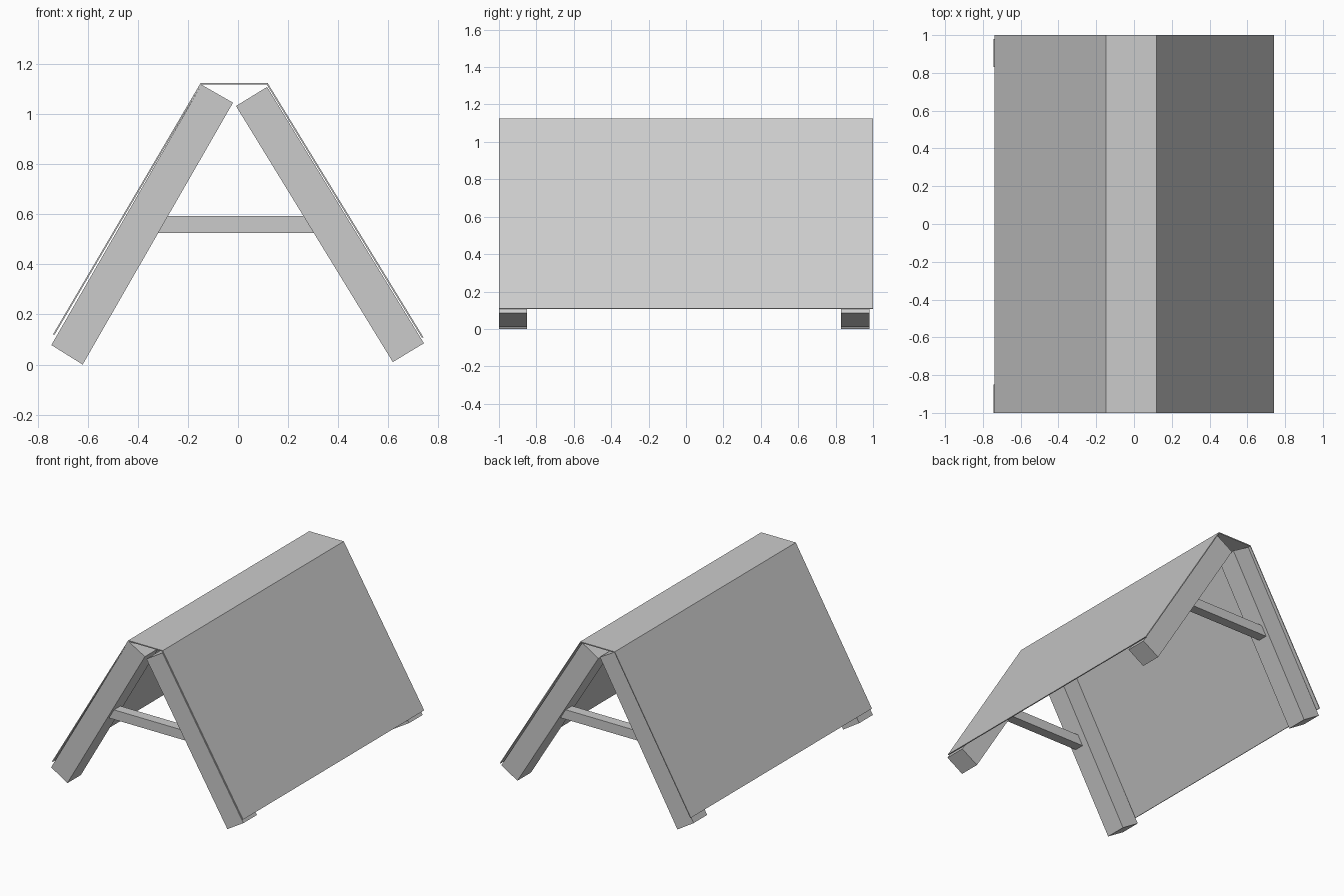
import bpy, bmesh

if "Cube" in bpy.data.objects:
    bpy.data.objects.remove(bpy.data.objects["Cube"])


def prism(name, profile, y0, y1):
    """Extrude an x-z profile from y0 to y1."""
    bm = bmesh.new()
    face = bm.faces.new([bm.verts.new((x, y0, z)) for x, z in profile])
    ext = bmesh.ops.extrude_face_region(bm, geom=[face])
    verts = [v for v in ext["geom"] if isinstance(v, bmesh.types.BMVert)]
    bmesh.ops.translate(bm, verts=verts, vec=(0, y1 - y0, 0))
    bmesh.ops.recalc_face_normals(bm, faces=bm.faces)
    mesh = bpy.data.meshes.new(name)
    bm.to_mesh(mesh)
    bm.free()
    obj = bpy.data.objects.new(name, mesh)
    bpy.context.collection.objects.link(obj)
    return obj


left_leg = [(-0.745, 0.078), (-0.62, 0.0), (-0.02, 1.045), (-0.146, 1.117)]
right_leg = [(0.742, 0.085), (0.618, 0.01), (-0.008, 1.032), (0.116, 1.108)]
crossbar = [(-0.35, 0.525), (0.35, 0.525), (0.35, 0.592), (-0.35, 0.592)]

# A-frames: two leaning beams joined by a crossbar, one at each end
for end, leg_y, bar_y in (("front", (-1.0, -0.85), (-0.97, -0.90)),
                          ("back", (0.83, 0.98), (0.885, 0.955))):
    prism(end + "_left_leg", left_leg, *leg_y)
    prism(end + "_right_leg", right_leg, *leg_y)
    prism(end + "_crossbar", crossbar, *bar_y)

# Thin cover folded over the frames
outer = [(-0.738, 0.121), (-0.149, 1.124), (0.118, 1.124), (0.740, 0.109)]
inner = [(0.734, 0.107), (0.115, 1.117), (-0.146, 1.117), (-0.732, 0.119)]
prism("tent_cover", outer + inner, -1.0, 1.0)
